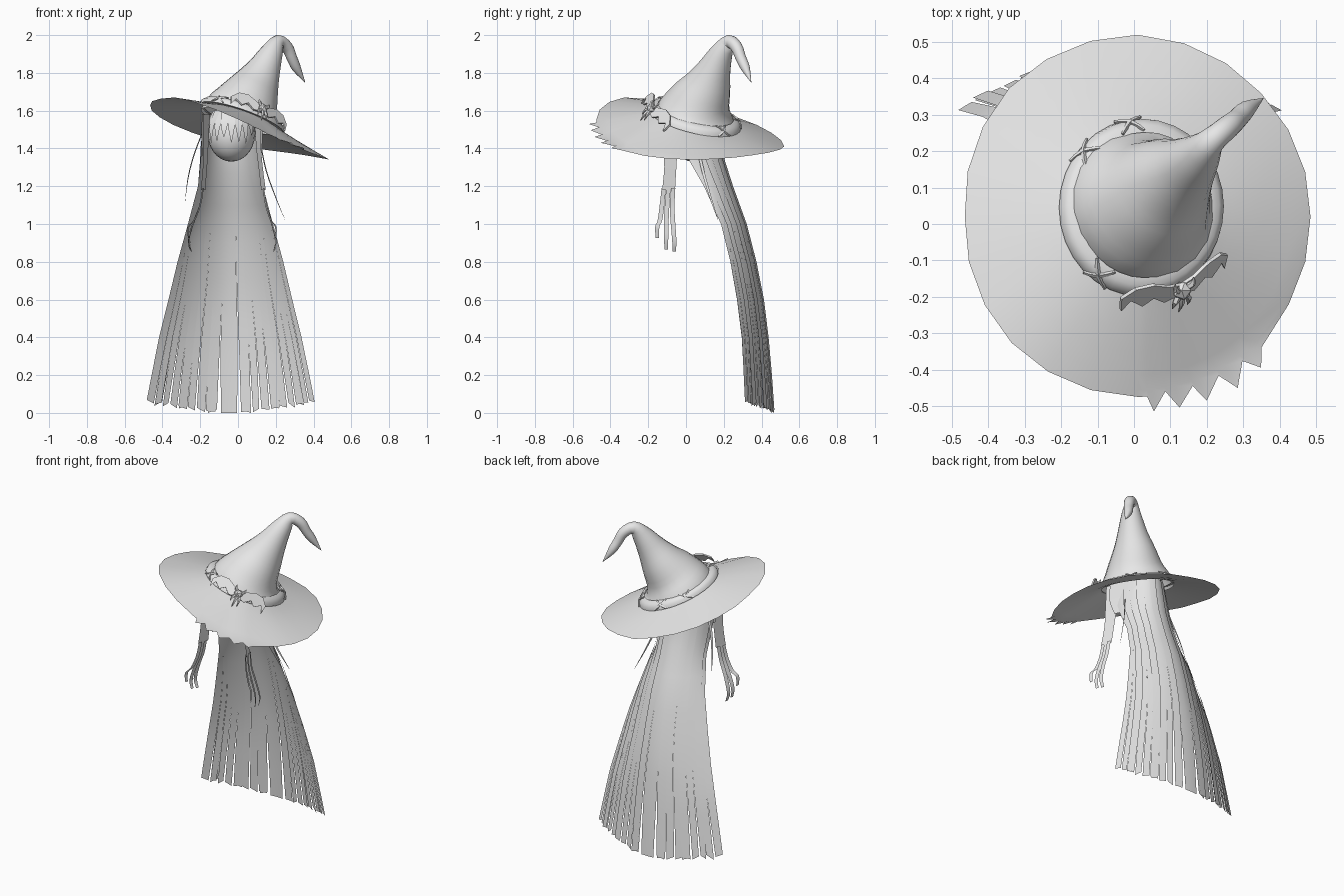
import bpy, bmesh, math, random
from mathutils import Vector as V

if "Cube" in bpy.data.objects:
    bpy.data.objects.remove(bpy.data.objects["Cube"])

random.seed(4)
grey = bpy.data.materials.new("plain grey")
grey.diffuse_color = (0.8, 0.8, 0.8, 1)
grey.use_nodes = True
grey.node_tree.nodes["Principled BSDF"].inputs["Base Color"].default_value = grey.diffuse_color


def finish(name, bm, angle=40):
    bmesh.ops.recalc_face_normals(bm, faces=bm.faces)
    me = bpy.data.meshes.new(name)
    bm.to_mesh(me)
    bm.free()
    ob = bpy.data.objects.new(name, me)
    bpy.context.collection.objects.link(ob)
    me.materials.append(grey)
    bpy.ops.object.select_all(action='DESELECT')
    ob.select_set(True)
    bpy.context.view_layer.objects.active = ob
    bpy.ops.object.shade_smooth_by_angle(angle=math.radians(angle))
    return ob


def grid(bm, rows, closed=False):
    """Skin a list of equally long point rows with quads."""
    vs = [[bm.verts.new(p) for p in r] for r in rows]
    n = len(rows[0])
    for a, b in zip(vs, vs[1:]):
        for j in range(n if closed else n - 1):
            k = (j + 1) % n
            bm.faces.new((a[j], a[k], b[k], b[j]))
    return vs


def interp(table, x):
    """Linear lookup in rows (key, value, value, ...) sorted by key."""
    for a, b in zip(table, table[1:]):
        if x <= b[0]:
            f = max(0, (x - a[0]) / (b[0] - a[0]))
            return [p + (q - p) * f for p, q in zip(a[1:], b[1:])]
    return list(table[-1][1:])


def spline(pts, steps=3):
    """Catmull-Rom refinement of a path whose points may carry a radius."""
    out = []
    P = [pts[0]] + list(pts) + [pts[-1]]
    for p0, p1, p2, p3 in zip(P, P[1:], P[2:], P[3:]):
        for s in range(steps):
            t = s / steps
            out.append([0.5 * (2 * b + (c - a) * t + (2 * a - 5 * b + 4 * c - d) * t * t
                        + (3 * b - a - 3 * c + d) * t ** 3) for a, b, c, d in zip(p0, p1, p2, p3)])
    return out + [list(pts[-1])]


def tube(bm, pts, sides, ref, steps=3, cap=False):
    """Sweep circles along points (x, y, z, radius)."""
    path = spline(pts, steps)
    rows = []
    for i, p in enumerate(path):
        t = (V(path[min(i + 1, len(path) - 1)][:3]) - V(path[max(i - 1, 0)][:3])).normalized()
        a = (ref - t * ref.dot(t)).normalized()
        b = t.cross(a)
        rows.append([V(p[:3]) + (a * math.cos(q) + b * math.sin(q)) * max(p[3], 0.001)
                     for q in (math.tau * k / sides for k in range(sides))])
    vs = grid(bm, rows, True)
    bm.faces.new(vs[-1])
    if cap:
        bm.faces.new(vs[0])


def ribbon(bm, pts, side):
    """Flat strand along points (x, y, z, half width)."""
    side = V(side).normalized()
    grid(bm, [[V(p[:3]) - side * p[3], V(p[:3]) + side * p[3]] for p in spline(pts)])


def base(ang, r, h=0.0):
    """Point round the tilted foot of the crown."""
    x, y = 0.02 + r * math.cos(ang), 0.045 + r * 1.08 * math.sin(ang)
    return V((x + 0.25 * h, y + 0.18 * h, 1.555 - 0.34 * (x - 0.02) - 0.22 * (y - 0.045) + h))


# Pointed crown with a drooping tip
bm = bmesh.new()
tube(bm, [(.015, .045, 1.55, .22), (.028, .055, 1.595, .203), (.055, .076, 1.655, .167), (.093, .113, 1.73, .13),
          (.138, .15, 1.82, .09), (.18, .19, 1.91, .06), (.215, .23, 1.965, .037), (.26, .268, 1.935, .032),
          (.285, .29, 1.88, .028), (.31, .315, 1.825, .024), (.355, .345, 1.75, .001)],
     20, V((1, -1, 0)).normalized())
finish("hat_crown", bm)

# Wavy brim: edge height by angle, torn teeth at the front
edge_z = [(0, 1.34), (22, 1.345), (45, 1.365), (67, 1.385), (90, 1.41), (112, 1.46), (135, 1.525), (157, 1.585),
          (180, 1.63), (202, 1.66), (225, 1.67), (247, 1.635), (270, 1.55), (292, 1.455), (315, 1.385),
          (337, 1.35), (360, 1.34)]
edge_r = [(0, .475), (45, .48), (90, .50), (135, .50), (180, .475), (225, .49), (270, .495), (315, .49), (360, .475)]
teeth = [(273, .495), (274.8, .537), (279, .486), (282.4, .537), (288, .489), (290.6, .54), (297, .49),
         (300.3, .545), (306, .49), (309.3, .536), (313.4, .495)]
angles = [(a, interp(edge_r, a)[0]) for a in range(0, 271, 15)] + teeth + [(330, .48), (345, .477)]
bm = bmesh.new()
rows = []
for k in (0, .2, .4, .6, .8, .94, 1):
    row = []
    for a, r in angles:
        q = math.radians(a)
        use = r if k == 1 else interp(edge_r, a)[0]
        outer = V((.01 + use * math.cos(q), .02 + use * math.sin(q), interp(edge_z, a)[0]))
        row.append(base(q, .2).lerp(outer, k))
    rows.append(row)
grid(bm, rows, True)
finish("hat_brim", bm, 60)

# Band round the crown
bm = bmesh.new()
prof = [(.2, 0), (.226, .0), (.222, .02), (.205, .036), (.185, .04)]
grid(bm, [[base(math.tau * i / 32, r, h) for r, h in prof] for i in range(33)])
bmesh.ops.remove_doubles(bm, verts=bm.verts, dist=1e-5)
finish("hat_band", bm)

# Crossed straps on the band
bm = bmesh.new()
for deg in (40, 100, 140, 235):
    q = math.radians(deg)
    for s in (-1, 1):
        a, m, b = base(q - .16 * s, .23, .004), base(q, .217, .027), base(q + .16 * s, .19, .045)
        tube(bm, [(*a, .004), (*m, .008), (*b, .004)], 4, V((0, 0, 1)), 2, True)
finish("band_straps", bm, 30)

# Winged ornament on the front of the band
c = V((.125, -.175, 1.605))
e1 = V((.29, .12, -.15)).normalized()
n = V((.35, -.75, .6))
n = (n - e1 * n.dot(e1)).normalized()
e2 = n.cross(e1)
wing = [(0, .02), (.04, .03), (.09, .055), (.14, .05), (.175, .015), (.17, -.035), (.15, .005),
        (.115, -.025), (.085, 0), (.05, -.03), (0, -.02)]
bm = bmesh.new()
for s in (-1, 1):
    f = bm.faces.new([bm.verts.new(c + e1 * u * s + e2 * v - n * 1.2 * u * u) for u, v in wing])
    ext = bmesh.ops.extrude_face_region(bm, geom=[f])
    bmesh.ops.translate(bm, vec=n * .01, verts=[v for v in ext["geom"] if isinstance(v, bmesh.types.BMVert)])
finish("ornament_wings", bm, 30)

bm = bmesh.new()
ico = bmesh.ops.create_icosphere(bm, subdivisions=1, radius=.028)
bmesh.ops.translate(bm, vec=c + n * .012, verts=ico["verts"])
for u, v in ((-.025, -.06), (.025, -.07), (0, -.085), (-.03, .045), (.03, .045)):
    p, m, t = c + n * .01, c + e1 * u * .9 + e2 * v * .5 + n * .02, c + e1 * u + e2 * v + n * .015
    tube(bm, [(*p, .01), (*m, .009), (*t, .001)], 5, V((1, 0, 0)), 2)
finish("ornament_body", bm, 30)

# Rounded cap of the head beneath the hat
bm = bmesh.new()
bmesh.ops.create_uvsphere(bm, u_segments=24, v_segments=14, radius=1)
for v in bm.verts:
    v.co = V((-.035 + .125 * v.co.x, .04 + .125 * v.co.y, 1.475 + .145 * v.co.z))
finish("head_cap", bm)

# Pointed fringe
bm = bmesh.new()
for i in range(9):
    q = math.radians(-155 + 130 * i / 8)
    top, low = random.uniform(.09, .11), random.uniform(1.42, 1.47)
    d = V((math.cos(q), math.sin(q), 0))
    o = V((-.035, .04, 0))
    tangent = V((-d.y, d.x, 0))
    ribbon(bm, [(*(o + d * top + V((0, 0, 1.60))), .022), (*(o + d * .138 + V((0, 0, 1.52))), .018),
                (*(o + d * .142 + V((0, 0, low))), .001)], tangent)
finish("hair_fringe", bm, 60)

# Long hair: height -> half width, side depth, back depth
shape = [(0, .455, .312, .467), (.07, .448, .31, .465), (.4, .378, .295, .435), (.6, .328, .27, .41),
         (.8, .28, .235, .37), (1.0, .225, .185, .318), (1.2, .172, .095, .245), (1.34, .158, .015, .20),
         (1.45, .152, -.03, .18), (1.58, .13, -.03, .16)]
levels = [1.58, 1.5, 1.42, 1.34, 1.27, 1.2, 1.1, 1.0, .9, .8, .7, .6, .5, .4, .3, .2]


def hair_point(t, z, off):
    """Round section near the head, flattening to a shallow curve at the hem."""
    w, ys, yb = interp(shape, z)
    q = t * math.pi / 2
    f = min(1, max(0, (1.35 - z) / .6))
    sx = math.sin(q) * (1 - f) + (.75 * t + .25 * math.sin(q)) * f
    sy = math.cos(q) * (1 - f) + (1 - abs(sx) ** 1.7) * f
    return V((-.04 + (w + off) * sx, ys + off + (yb - ys) * sy, z))


def strand(bm, t0, t1, split, gap, off):
    mid, half = (t0 + t1) / 2, (t1 - t0) / 2
    skew = random.uniform(-.014, .014)
    rows = []
    for z in levels + [None]:
        row = []
        for s in (-1, 0, 1):
            zz = max(0, .065 * abs(mid) ** 1.2 + (skew * s if abs(mid) > .12 else 0)) if z is None else z
            keep = 1 - gap * max(0, (split - zz) / split)
            row.append(hair_point(mid + half * s * keep, zz, off))
        rows.append(row)
    grid(bm, rows)


bm = bmesh.new()
cuts = [-1, -.86, -.76, -.67, -.56, -.46, -.36, -.25, -.12, .09, .22, .31, .42, .52, .62, .72, .82, .90, 1]
for i, (a, b) in enumerate(zip(cuts, cuts[1:])):
    split = (.42, .97, .35, .6)[i % 4]
    strand(bm, a, b, split, random.uniform(.12, .3), 0)
bmesh.ops.remove_doubles(bm, verts=bm.verts, dist=1e-4)
finish("hair_back", bm, 60)

# Sparse overlapping outer strands
bm = bmesh.new()
for t in (-.8, -.5, -.2, .16, .47, .77):
    strand(bm, t - .08, t + .08, 1.3, .4, .006)
finish("hair_outer_strands", bm, 60)

# Front locks, each splitting into three tips, and loose wisps
bm = bmesh.new()
for root, mid, tip in ((-.165, -.185, -.262), (.105, .135, .2)):
    side = V((.35 if root < 0 else -.35, 1, 0))
    ribbon(bm, [(root, -.06, 1.58, .05), (root * 1.03, -.08, 1.42, .04), ((root + mid) / 2, -.083, 1.3, .034),
                (mid, -.092, 1.18, .036)], side)
    for k, (y, z) in enumerate(((-.152, .925), (-.105, .865), (-.062, .855))):
        ribbon(bm, [(mid, -.118 + .025 * k, 1.19, .012), (mid * .8 + tip * .2, -.127 + .027 * k, 1.1, .013),
                    (mid * .4 + tip * .6, -.138 + .034 * k, 1.02, .013),
                    (tip, y, z + .06, .012), (tip * (1 - .03 * k), y, z, .009)], side)
    # Side strands framing the face
    ribbon(bm, [(root * 1.05, -.02, 1.58, .05), (root * 1.08, -.02, 1.46, .05), (root * 1.08, 0, 1.36, .03)], side)
for pts in ([(-.19, .06, 1.48), (-.235, .08, 1.36), (-.265, .11, 1.24), (-.28, .14, 1.12)],
            [(.12, .06, 1.42), (.15, .09, 1.28), (.20, .13, 1.14), (.25, .17, 1.02)]):
    ribbon(bm, [(*p, w) for p, w in zip(pts, (.008, .008, .006, .001))], (.4, 1, 0))
finish("hair_front_locks", bm, 60)
